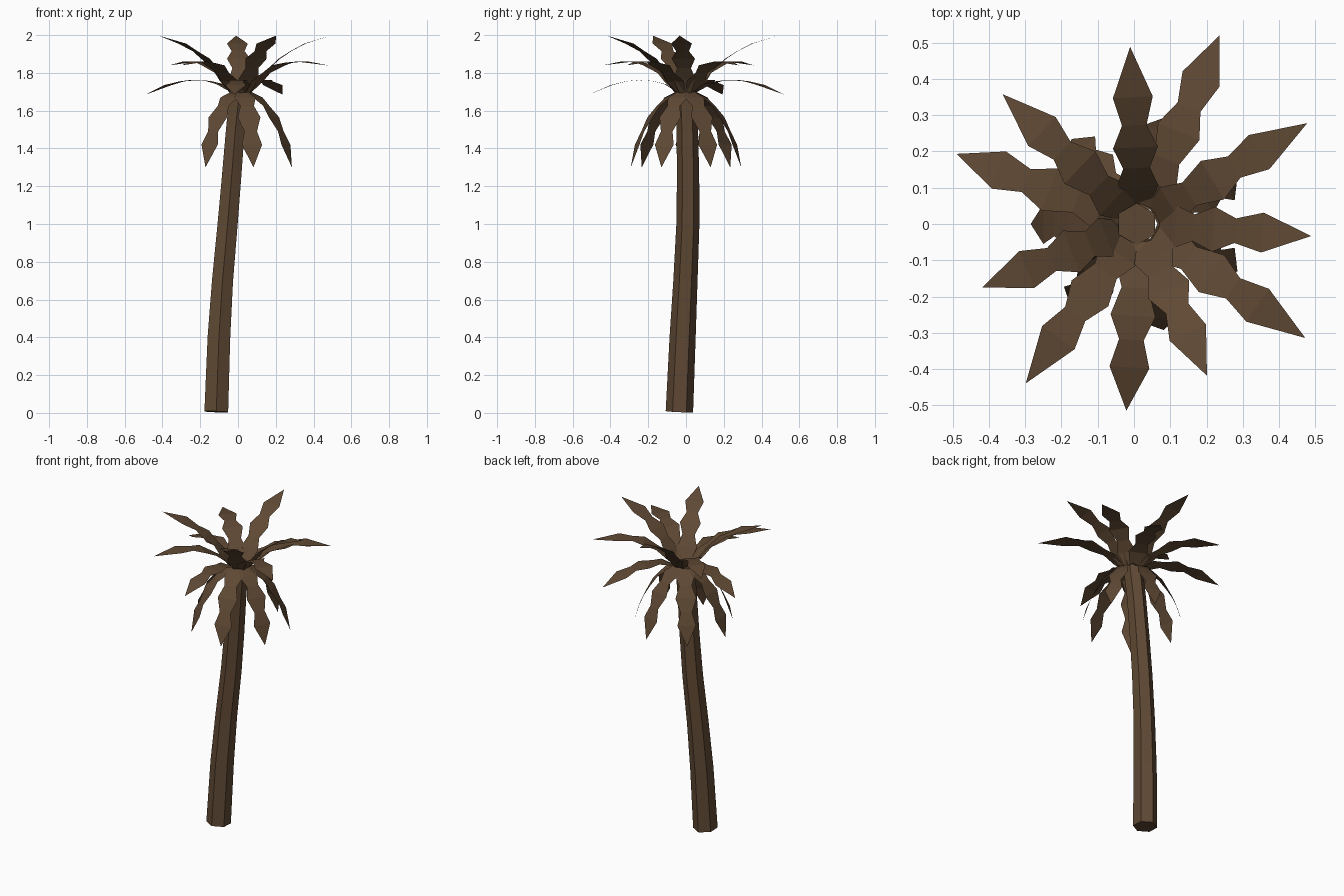
import bpy, bmesh, math
from mathutils import Vector

if "Cube" in bpy.data.objects:
    bpy.data.objects.remove(bpy.data.objects["Cube"])

brown = bpy.data.materials.new("bark_brown")
brown.diffuse_color = (0.115, 0.066, 0.034, 1)
brown.use_nodes = True
brown.node_tree.nodes["Principled BSDF"].inputs["Base Color"].default_value = brown.diffuse_color


def finish(bm, name):
    me = bpy.data.meshes.new(name)
    bm.to_mesh(me)
    bm.free()
    me.materials.append(brown)
    ob = bpy.data.objects.new(name, me)
    bpy.context.collection.objects.link(ob)
    return ob


# Trunk: six-sided tube following a gently leaning path (x, y, z, radius)
path = [(-.115, -.035, .006, .0725), (-.101, -.018, .4, .069), (-.082, -.003, .7, .064),
        (-.055, .010, 1.0, .061), (-.034, .011, 1.25, .059), (-.014, .007, 1.5, .057),
        (.008, .0, 1.71, .058)]
bm = bmesh.new()
rings = []
for i, (x, y, z, r) in enumerate(path):
    a, b = path[max(i - 1, 0)], path[min(i + 1, len(path) - 1)]
    t = Vector(b[:3]) - Vector(a[:3])
    ring = []
    for k in range(6):
        ang = math.radians(90 + 60 * k)
        dx, dy = r * math.cos(ang), r * math.sin(ang)
        dz = -(dx * t.x + dy * t.y) / t.z  # ring square to the path
        ring.append(bm.verts.new((x + dx, y + dy, z + dz)))
    rings.append(ring)
for lo, hi in zip(rings, rings[1:]):
    for k in range(6):
        j = (k + 1) % 6
        bm.faces.new((lo[k], lo[j], hi[j], hi[k]))
bm.faces.new(rings[0][::-1])
bm.faces.new(rings[-1])
finish(bm, "trunk")

# Fronds: flat blades with a zig-zag outline, bent along an (r, z) curve
HALF = [.03, .058, .037, .062, .034, .055, 0]
CENTRE = Vector((.015, 0, 0))


def frond(name, angle, curve, reach):
    a = math.radians(angle)
    out = Vector((math.cos(a), math.sin(a), 0))
    side = Vector((-out.y, out.x, 0))
    scale = reach / curve[-1][0]
    bm = bmesh.new()
    prev = None
    for (r, z), w in zip(curve, HALF):
        p = CENTRE + out * r * scale + Vector((0, 0, z))
        if w:
            row = [bm.verts.new(p - side * w), bm.verts.new(p + side * w)]
        else:
            row = [bm.verts.new(p)]
        if prev:
            bm.faces.new([prev[0]] + row + [prev[1]])
        prev = row
    bmesh.ops.reverse_faces(bm, faces=[f for f in bm.faces if f.normal.z < 0])
    bm.normal_update()
    bmesh.ops.reverse_faces(bm, faces=[f for f in bm.faces if f.normal.z < 0])
    finish(bm, name)


upper = [(.05, 1.69), (.10, 1.765), (.15, 1.825), (.205, 1.875), (.265, 1.915), (.34, 1.955), (.475, 1.997)]
middle = [(.05, 1.70), (.10, 1.755), (.16, 1.80), (.235, 1.84), (.305, 1.855), (.385, 1.86), (.54, 1.84)]
lower = [(.05, 1.70), (.115, 1.74), (.185, 1.757), (.265, 1.762), (.335, 1.755), (.415, 1.735), (.54, 1.685)]
droop = [(.045, 1.70), (.10, 1.67), (.15, 1.625), (.195, 1.565), (.235, 1.49), (.265, 1.42), (.30, 1.30)]

crown = {
    "upper_frond": (upper, [(93, .489), (202, .468), (294, .458), (356, .475)]),
    "middle_frond": (middle, [(31, .54), (136.5, .52), (234.5, .54), (325.5, .555)]),
    "lower_frond": (lower, [(67, .565), (159, .54), (266, .516)]),
    "drooping_frond": (droop, [(180 + 360 / 7 * k, .30) for k in range(7)]),
}
for name, (curve, fronds) in crown.items():
    for i, (angle, reach) in enumerate(fronds):
        frond(f"{name}_{i + 1}", angle, curve, reach)
